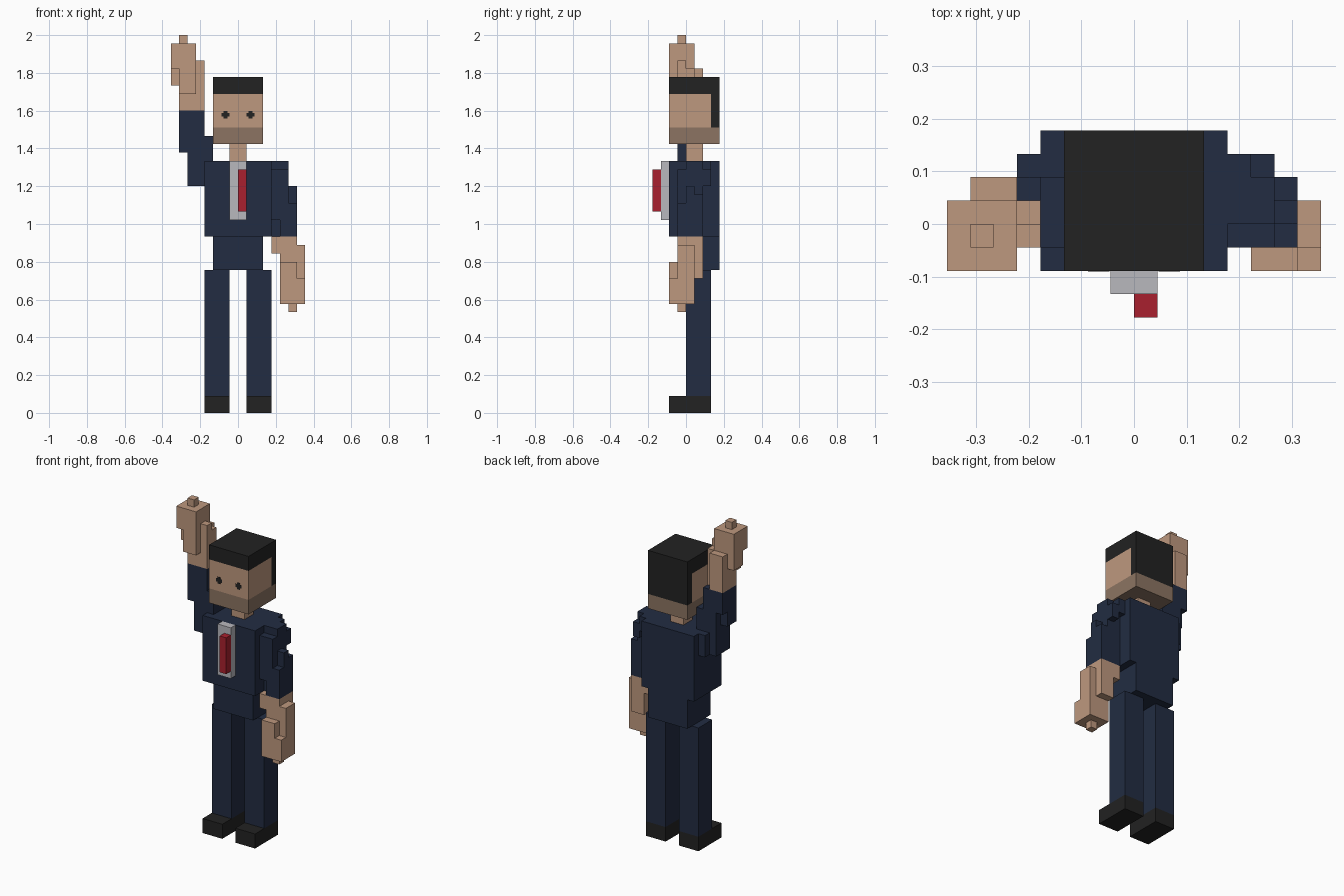
import bpy, bmesh, math
from mathutils import Vector

if "Cube" in bpy.data.objects:
    bpy.data.objects.remove(bpy.data.objects["Cube"], do_unlink=True)

U = 2 / 45  # one block unit; the figure is 45 units tall


def material(name, rgb):
    def linear(c):
        c /= 255
        return c / 12.92 if c <= 0.04045 else ((c + 0.055) / 1.055) ** 2.4
    col = tuple(linear(c) for c in rgb) + (1,)
    m = bpy.data.materials.new(name)
    m.use_nodes = True
    m.diffuse_color = col
    m.node_tree.nodes["Principled BSDF"].inputs["Base Color"].default_value = col
    return m


NAVY = material("navy_suit", (34, 44, 66))
SKIN = material("skin", (190, 152, 126))
STUBBLE = material("stubble", (140, 116, 98))
BLACK = material("black", (34, 34, 34))
WHITE = material("shirt_white", (185, 184, 190))
RED = material("tie_red", (169, 32, 46))


def finish(name, bm, mat):
    bmesh.ops.recalc_face_normals(bm, faces=bm.faces)
    me = bpy.data.meshes.new(name)
    bm.to_mesh(me)
    bm.free()
    me.materials.append(mat)
    ob = bpy.data.objects.new(name, me)
    bpy.context.collection.objects.link(ob)
    return ob


def box(name, mat, x0, x1, y0, y1, z0, z1):
    """A single block, bounds in block units."""
    bm = bmesh.new()
    bmesh.ops.create_cube(bm, size=1)
    for v in bm.verts:
        v.co = Vector(((x0 + x1) / 2 + v.co.x * (x1 - x0),
                       (y0 + y1) / 2 + v.co.y * (y1 - y0),
                       (z0 + z1) / 2 + v.co.z * (z1 - z0))) * U
    return finish(name, bm, mat)


def blocks(name, mat, boxes):
    """Outer skin of several overlapping boxes on the block grid."""
    cells = {(x, y, z) for x0, x1, y0, y1, z0, z1 in boxes
             for x in range(x0, x1) for y in range(y0, y1) for z in range(z0, z1)}
    bm = bmesh.new()
    corners = {}

    def vert(p):
        if p not in corners:
            corners[p] = bm.verts.new(Vector(p) * U)
        return corners[p]

    for c in sorted(cells):
        for axis in range(3):
            for side in (0, 1):
                near = list(c)
                near[axis] += 1 if side else -1
                if tuple(near) in cells:
                    continue
                a, b = (axis + 1) % 3, (axis + 2) % 3
                quad = []
                for da, db in ((0, 0), (1, 0), (1, 1), (0, 1)):
                    p = list(c)
                    p[axis] += side
                    p[a] += da
                    p[b] += db
                    quad.append(vert(tuple(p)))
                bm.faces.new(quad if side else quad[::-1])
    bmesh.ops.dissolve_limit(bm, angle_limit=math.radians(1),
                             verts=bm.verts, edges=bm.edges)
    return finish(name, bm, mat)


# Legs and shoes
for side, x0 in (("left", 1), ("right", -4)):
    box(side + "_shoe", BLACK, x0, x0 + 3, -2, 3, 0, 2)
    box(side + "_leg", NAVY, x0, x0 + 3, 0, 3, 2, 17)

# Torso with shirt front and tie
box("hips", NAVY, -3, 3, -1, 4, 17, 21)
box("jacket", NAVY, -4, 4, -2, 4, 21, 30)
box("shirt_front", WHITE, -1, 1, -3, -2, 23, 30)
box("tie", RED, 0, 1, -4, -3, 24, 29)

# Neck and head
box("neck", SKIN, -1, 1, 0, 2, 30, 32)
box("jaw", STUBBLE, -3, 3, -2, 4, 32, 34)
box("face", SKIN, -3, 3, -2, 3, 34, 38)
box("hair_back", BLACK, -3, 3, 3, 4, 34, 38)
box("hair_top", BLACK, -3, 3, -2, 4, 38, 40)

# Eyes: thin plus-shaped plates
for side, x in (("left", 1.5), ("right", -1.5)):
    for part, w, h in (("wide", 0.46, 0.22), ("tall", 0.22, 0.46)):
        box(f"{side}_eye_{part}", BLACK, x - w, x + w, -2.04, -1.96, 35.5 - h, 35.5 + h)

# Left arm, hanging
blocks("left_sleeve", NAVY, [
    (4, 6, 0, 2, 23, 30), (4, 5, 2, 3, 28, 30), (5, 6, 2, 3, 27, 29),
    (4, 6, -1, 2, 23, 29), (5, 7, -1, 2, 21, 25),
    (6, 7, 0, 1, 25, 27), (6, 7, 1, 2, 25, 26), (4, 5, 0, 2, 21, 23)])
blocks("left_hand", SKIN, [
    (4, 7, -1, 2, 20, 21), (4, 5, -1, 2, 19, 20), (5, 7, -1, 2, 16, 20),
    (7, 8, -1, 1, 13, 20), (5, 7, -2, 1, 13, 18), (7, 8, -2, -1, 13, 16)])
box("left_finger", SKIN, 6, 7, -1, 0, 12, 13)

# Right arm, raised
blocks("right_sleeve", NAVY, [
    (-5, -4, -1, 2, 27, 36), (-6, -4, -1, 2, 27, 36), (-7, -6, -1, 1, 31, 36),
    (-7, -6, 1, 2, 33, 36), (-4, -3, -1, 2, 30, 33), (-5, -4, 2, 3, 27, 30)])
blocks("right_hand", SKIN, [
    (-7, -5, -1, 2, 36, 41), (-5, -4, -1, 1, 36, 41), (-5, -4, -1, 0, 41, 42),
    (-7, -5, -2, 1, 38, 44), (-8, -7, -1, 1, 39, 44), (-8, -7, -2, -1, 41, 44)])
box("right_finger", SKIN, -7, -6, -1, 0, 44, 45)
